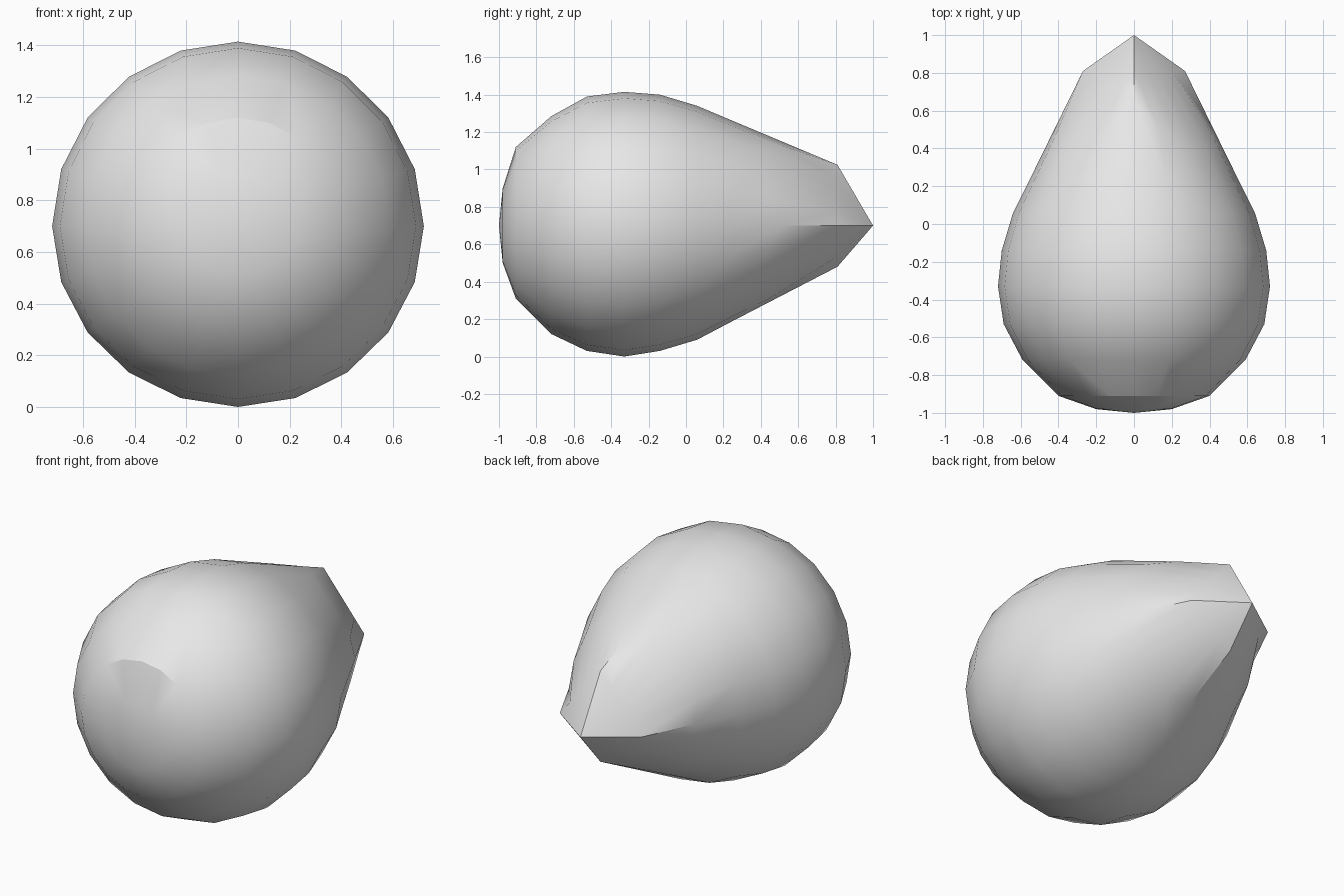
import bpy, bmesh, math

cube = bpy.data.objects.get("Cube")
if cube:
    bpy.data.objects.remove(cube, do_unlink=True)

SIDES = 20
AXIS_Z = 0.70

# Round sections from front to back: y, half width, height above axis, depth below axis
SECTIONS = [
    (-0.98, 0.20, 0.20, 0.20),
    (-0.91, 0.40, 0.42, 0.39),
    (-0.72, 0.59, 0.585, 0.58),
    (-0.53, 0.69, 0.69, 0.67),
    (-0.33, 0.72, 0.715, 0.70),
    (-0.14, 0.70, 0.70, 0.67),
    (0.06, 0.64, 0.64, 0.61),
    (0.25, 0.545, 0.56, 0.51),
]
DIAMOND = (0.81, 0.27, 0.325, 0.22)   # four-cornered section behind the tip


def point(section, a, diamond=False):
    """Point at angle a on a round or diamond section."""
    y, side, up, down = section
    c, s = math.cos(a), math.sin(a)
    k = 1 / (abs(c) + abs(s)) if diamond else 1
    return (side * c * k, y, AXIS_Z + (up if s > 0 else down) * s * k)


def blend_point(a):
    """Wavy border where the round body meets the faceted tip."""
    c, s = math.cos(a), math.sin(a)
    reach = 0.12 * c * c + (0.24 if s > 0 else 0.08) * s * s
    y = 0.40 + reach * abs(math.cos(2 * a)) ** 3
    start = SECTIONS[-1]
    t = (y - start[0]) / (DIAMOND[0] - start[0])
    return point([p + (q - p) * t for p, q in zip(start, DIAMOND)], a)


angles = [2 * math.pi * i / SIDES for i in range(SIDES)]
loops = [[point(sec, a) for a in angles] for sec in SECTIONS]
loops.append([blend_point(a) for a in angles])
loops.append([point(DIAMOND, a, True) for a in angles])

# Skin the sections and close both ends with fans
bm = bmesh.new()
rings = [[bm.verts.new(p) for p in loop] for loop in loops]
for r0, r1 in zip(rings, rings[1:]):
    for i in range(SIDES):
        j = (i + 1) % SIDES
        bm.faces.new((r0[i], r0[j], r1[j], r1[i]))
for ring, end in ((rings[0], (0, -1, AXIS_Z)), (rings[-1], (0, 1, AXIS_Z))):
    pole = bm.verts.new(end)
    for i in range(SIDES):
        bm.faces.new((ring[i], ring[(i + 1) % SIDES], pole))
bmesh.ops.recalc_face_normals(bm, faces=bm.faces)

mesh = bpy.data.meshes.new("teardrop_body")
bm.to_mesh(mesh)
bm.free()
body = bpy.data.objects.new("teardrop_body", mesh)
bpy.context.collection.objects.link(body)

# Single plain grey
grey = bpy.data.materials.new("light_grey")
grey.use_nodes = True
grey.diffuse_color = (0.8, 0.8, 0.8, 1)
for node in grey.node_tree.nodes:
    if node.type == 'BSDF_PRINCIPLED':
        node.inputs["Base Color"].default_value = (0.8, 0.8, 0.8, 1)
mesh.materials.append(grey)

# Smooth body, crisp tip
for o in bpy.context.selected_objects:
    o.select_set(False)
body.select_set(True)
bpy.context.view_layer.objects.active = body
bpy.ops.object.shade_smooth_by_angle(angle=math.radians(30))
